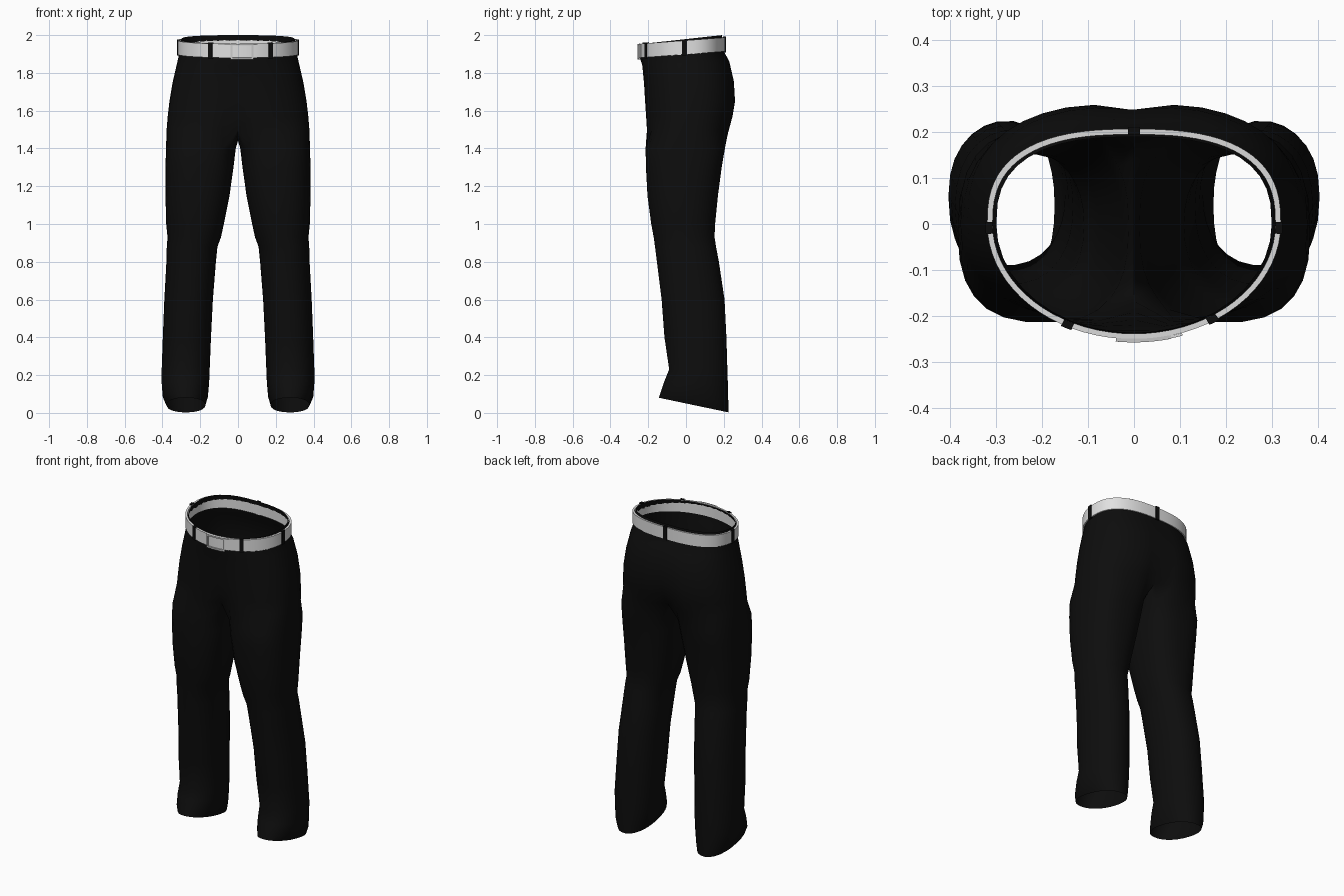
import bpy, bmesh, math
from math import sin, cos, pi, radians, exp

if "Cube" in bpy.data.objects:
    bpy.data.objects.remove(bpy.data.objects["Cube"])


def material(name, c):
    m = bpy.data.materials.new(name)
    m.diffuse_color = (c, c, c, 1)
    m.use_nodes = True
    m.node_tree.nodes["Principled BSDF"].inputs["Base Color"].default_value = m.diffuse_color
    return m


BLACK = material("black cloth", 0.004)
WHITE = material("white leather", 0.75)
GREY = material("buckle grey", 0.6)


def finish(bm, name, mat, angle):
    me = bpy.data.meshes.new(name)
    bm.to_mesh(me)
    bm.free()
    ob = bpy.data.objects.new(name, me)
    bpy.context.collection.objects.link(ob)
    me.materials.append(mat)
    bpy.ops.object.select_all(action='DESELECT')
    ob.select_set(True)
    bpy.context.view_layer.objects.active = ob
    bpy.ops.object.shade_smooth_by_angle(angle=radians(angle))
    return ob


def oval(t, rx, front, back, nf=2.0, nb=2.6):
    """Point on a rounded outline; t = 0 is +x, t = pi/2 is the back."""
    n = nb if sin(t) > 0 else nf
    c, s = cos(t), sin(t)
    x = math.copysign(rx * abs(c) ** (2 / n), c)
    y = (back if s > 0 else front) * abs(s) ** (2 / n)
    return x, y


OUTER, SEAM = 20, 8   # segments on the outside and along the crotch seam

# Hips: height, half width, front, back, front squareness, tilt, centre recess
hips = [
    (1.979, .300, -.237, .190, 2.0, .11, 0),
    (1.945, .308, -.243, .197, 2.0, .09, 0),
    (1.895, .313, -.243, .203, 2.0, .07, 0),
    (1.850, .323, -.236, .232, 2.1, .05, .02),
    (1.750, .346, -.227, .257, 2.2, .02, .03),
    (1.650, .363, -.222, .264, 2.3, 0, .06),
    (1.570, .372, -.218, .252, 2.4, 0, .12),
    (1.500, .378, -.215, .235, 2.5, 0, .22),
]
# Legs: height, inside, outside, front, back, tilt
legs = [
    (1.400, .012, .381, -.215, .207, 0),
    (1.300, .024, .384, -.213, .190, 0),
    (1.150, .045, .384, -.205, .170, 0),
    (1.000, .075, .380, -.185, .155, 0),
    (.930, .090, .373, -.172, .152, 0),
    (.880, .109, .377, -.165, .160, 0),
    (.800, .117, .379, -.155, .175, 0),
    (.600, .133, .390, -.130, .205, 0),
    (.400, .143, .398, -.115, .215, 0),
    (.230, .150, .404, -.090, .220, 0),
    (.160, .153, .404, -.115, .223, -.08),
    (.090, .160, .398, -.135, .225, -.15),
    (.050, .173, .378, -.145, .225, -.21),
]


def hip_ring(z, rx, front, back, nf, tilt, dent):
    pts = []
    for i in range(OUTER + 1):
        x, y = oval(-pi / 2 + pi * i / OUTER, rx, front, back, nf)
        if i in (0, OUTER):
            x = 0
        y *= 1 - dent * exp(-(x / .06) ** 2)
        pts.append((x, y, z + tilt * y))
    return pts


def leg_ring(z, inner, outer, front, back, tilt):
    cx, cy = (inner + outer) / 2, (front + back) / 2
    ry = (back - front) / 2
    n = 2.2 + .4 * min(1, max(0, (z - .9) / .4))
    angles = [radians(-138 + 276 * i / OUTER) for i in range(OUTER + 1)]
    angles += [radians(138 + 84 * j / SEAM) for j in range(1, SEAM)]
    pts = []
    for t in angles:
        x, y = oval(t, (outer - inner) / 2, -ry, ry, n, n)
        pts.append((cx + x, cy + y, z + tilt * (cy + y)))
    return pts


# Trousers: open cloth shell, one half per side, welded on the centre line
bm = bmesh.new()
for side in (1, -1):
    rings = [hip_ring(*h) for h in hips]
    f, b = rings[-1][0], rings[-1][-1]
    for j in range(1, SEAM):          # crotch seam dips between front and back
        k = j / SEAM
        rings[-1].append((0, b[1] + (f[1] - b[1]) * k, b[2] - .06 * sin(pi * k)))
    rings += [leg_ring(*g) for g in legs]
    rows = [[bm.verts.new((side * x, y, z)) for x, y, z in r] for r in rings]
    for r, (up, low) in enumerate(zip(rows, rows[1:])):
        closed = r >= len(hips) - 1
        for i in range(len(low) if closed else OUTER):
            k = (i + 1) % len(low)
            face = [low[i], low[k], up[k], up[i]]
            bm.faces.new(face if side > 0 else face[::-1])
bmesh.ops.remove_doubles(bm, verts=bm.verts, dist=.0005)
finish(bm, "trousers", BLACK, 60)


def band(name, a, b, steps, grow, low, high, mat, thick=.012):
    """Curved strip around the waist from angle a to b (degrees)."""
    bm = bmesh.new()
    closed = b - a >= 360
    rows = []
    for i in range(steps if closed else steps + 1):
        t = radians(a + (b - a) * i / steps)
        row = []
        for off, h in ((grow, low), (grow, high), (grow - thick, high), (grow - thick, low)):
            x, y = oval(t, .320 + off, -.251 - off, .207 + off)
            row.append(bm.verts.new((x, y, 1.935 + .075 * y + h)))
        rows.append(row)
    pairs = list(zip(rows, rows[1:])) + ([(rows[-1], rows[0])] if closed else [])
    for p, q in pairs:
        for k in range(4):
            m = (k + 1) % 4
            bm.faces.new((p[k], q[k], q[m], p[m]))
    if not closed:
        bm.faces.new(rows[0])
        bm.faces.new(rows[-1][::-1])
    bmesh.ops.recalc_face_normals(bm, faces=bm.faces)
    return finish(bm, name, mat, 35)


# Belt and its overlapping tip
band("belt", 0, 360, 72, 0, -.037, .037, WHITE)
band("belt_tip", -76, -71, 3, .006, -.035, .035, WHITE, .006)

# Belt loops: back, sides, front
for name, a, b in (("back", 89.1, 90.9), ("right_side", -5, .4), ("left_side", 179.6, 185),
                   ("right_front", -59.5, -55), ("left_front", -119.5, -115)):
    band(name + "_belt_loop", a, b, 4, .004, -.042, .042, BLACK, .016)

# Buckle frame: two rails and two posts
band("buckle_top", -97, -75.5, 6, .007, .029, .038, GREY, .008)
band("buckle_bottom", -97, -75.5, 6, .007, -.046, -.036, GREY, .008)
band("buckle_left_post", -97, -95.3, 1, .007, -.036, .029, GREY, .008)
band("buckle_right_post", -77.2, -75.5, 1, .007, -.036, .029, GREY, .008)
